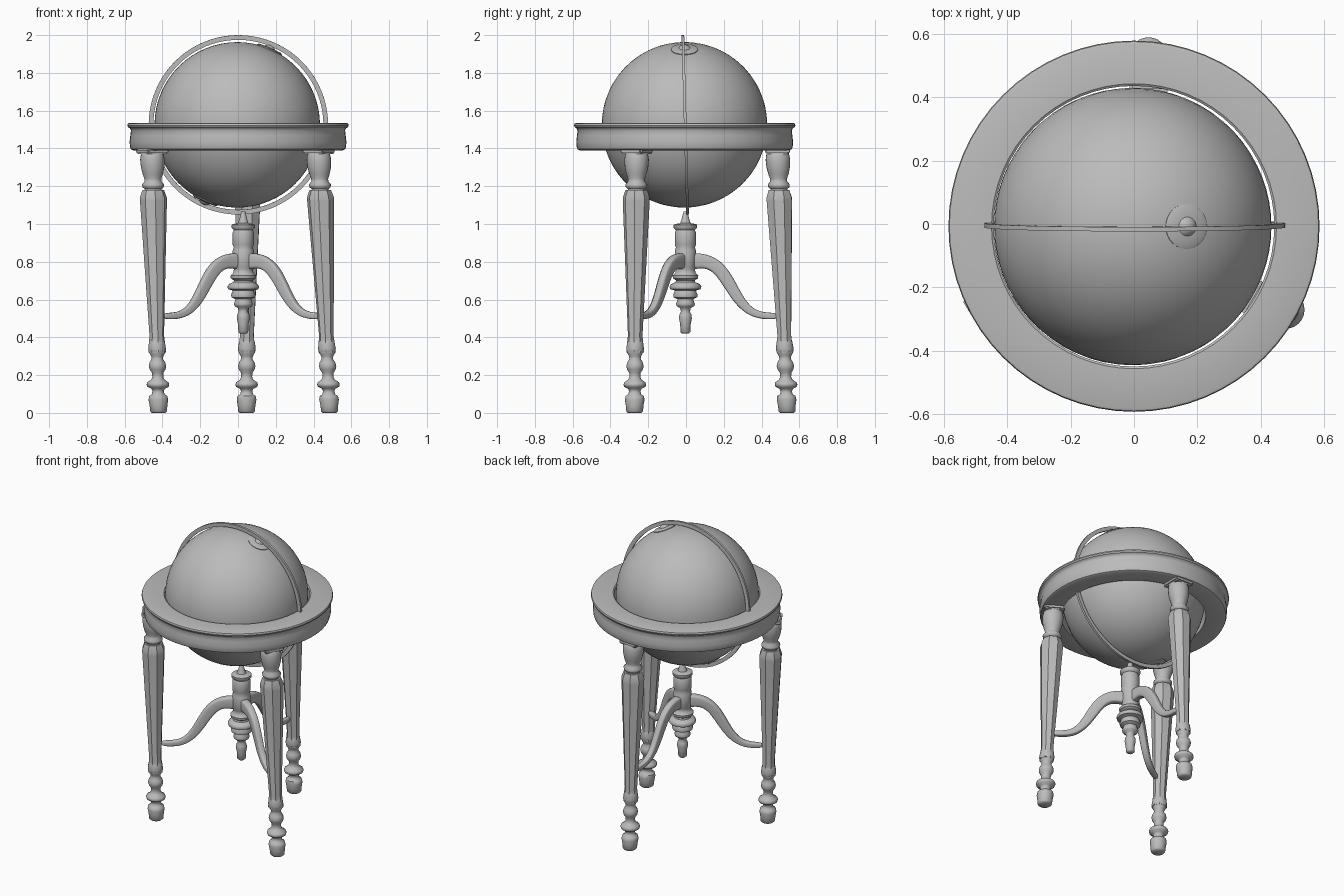
import bpy, bmesh, math
from mathutils import Matrix, Vector

if "Cube" in bpy.data.objects:
    bpy.data.objects.remove(bpy.data.objects["Cube"])

grey = bpy.data.materials.new("plain grey")
grey.use_nodes = True
colour = (0.5, 0.5, 0.5, 1)
grey.diffuse_color = colour
grey.node_tree.nodes["Principled BSDF"].inputs["Base Color"].default_value = colour


def finish(name, bm, matrix=Matrix(), angle=35):
    """Turn a bmesh into a shaded, coloured object."""
    bm.transform(matrix)
    bmesh.ops.recalc_face_normals(bm, faces=bm.faces)
    mesh = bpy.data.meshes.new(name)
    bm.to_mesh(mesh)
    bm.free()
    mesh.materials.append(grey)
    ob = bpy.data.objects.new(name, mesh)
    bpy.context.collection.objects.link(ob)
    bpy.ops.object.select_all(action='DESELECT')
    ob.select_set(True)
    bpy.context.view_layer.objects.active = ob
    bpy.ops.object.shade_smooth_by_angle(angle=math.radians(angle))
    return ob


def lathe(profile, steps, closed=False, turn=0.0):
    """Revolve (radius, height) points about z; open profiles get end caps."""
    bm = bmesh.new()
    rings = []
    for r, z in profile:
        rings.append([bm.verts.new((r * math.cos(turn + math.tau * i / steps),
                                    r * math.sin(turn + math.tau * i / steps), z))
                      for i in range(steps)])
    pairs = list(zip(rings, rings[1:]))
    if closed:
        pairs.append((rings[-1], rings[0]))
    else:
        bm.faces.new(rings[0])
        bm.faces.new(rings[-1])
    for a, b in pairs:
        for i in range(steps):
            j = (i + 1) % steps
            bm.faces.new((a[i], a[j], b[j], b[i]))
    return bm


# Globe with a small dished disc at each tilted pole
centre = Vector((-0.004, -0.008, 1.525))
tilt = Matrix.Translation(centre) @ Matrix.Rotation(math.radians(23), 4, 'Y')
bm = bmesh.new()
bmesh.ops.create_uvsphere(bm, u_segments=64, v_segments=32, radius=0.438)
finish("globe", bm, tilt)
disc = [(0.07, 0.428), (0.071, 0.436), (0.06, 0.441), (0.03, 0.443),
        (0.022, 0.452), (0.008, 0.458)]
for name, flip in (("upper_pole_disc", 0), ("lower_pole_disc", math.pi)):
    finish(name, lathe(disc, 32), tilt @ Matrix.Rotation(flip, 4, 'X'))

# Upright meridian hoop, leaning slightly
hoop = [(0.45, -0.007), (0.475, -0.007), (0.475, 0.007), (0.45, 0.007)]
finish("meridian_hoop", lathe(hoop, 80, closed=True),
       Matrix.Translation((0.002, -0.004, 1.525)) @ Matrix.Rotation(math.radians(91.5), 4, 'X'))

# Horizon ring with moulded outer edge
ring = [(0.443, 1.395), (0.555, 1.39), (0.567, 1.396), (0.572, 1.41), (0.574, 1.435),
        (0.570, 1.47), (0.567, 1.495), (0.573, 1.507), (0.583, 1.513), (0.586, 1.522),
        (0.583, 1.532), (0.575, 1.535), (0.45, 1.535), (0.443, 1.53)]
finish("horizon_ring", lathe(ring, 64, closed=True), Matrix.Translation((0, -0.007, 0)))

# Turned legs: round foot, eight-sided taper, round head, square block
foot = [(0.036, 0.0), (0.044, 0.008), (0.047, 0.04), (0.052, 0.07), (0.048, 0.09),
        (0.034, 0.098), (0.030, 0.115), (0.036, 0.128), (0.056, 0.138), (0.060, 0.15),
        (0.056, 0.162), (0.036, 0.175), (0.029, 0.19), (0.030, 0.212), (0.042, 0.23),
        (0.046, 0.248), (0.041, 0.268), (0.030, 0.285), (0.032, 0.30), (0.044, 0.322),
        (0.047, 0.34), (0.042, 0.375), (0.036, 0.39)]
shaft = [(0.047, 0.32), (0.043, 0.37), (0.039, 0.41), (0.072, 1.12), (0.072, 1.14),
         (0.058, 1.18)]
head = [(0.052, 1.15), (0.044, 1.185), (0.056, 1.195), (0.058, 1.21), (0.045, 1.225),
        (0.045, 1.24), (0.054, 1.265), (0.062, 1.30), (0.065, 1.34), (0.060, 1.37),
        (0.054, 1.38)]
legs = {"left": ((0.485, -0.272), (0.43, -0.262)),
        "right": ((-0.42, -0.272), (-0.452, -0.262)),
        "back": ((0.045, 0.535), (0.052, 0.488))}
hub = Vector((0.028, -0.003))

for side, (low, high) in legs.items():
    # Lean the leg by shearing it from its foot to its top
    lean = Matrix.Translation((*low, 0))
    lean[0][2] = (high[0] - low[0]) / 1.3
    lean[1][2] = (high[1] - low[1]) / 1.3
    out = Vector(low) - hub
    heading = math.atan2(out.y, out.x)
    finish(side + "_leg_foot", lathe(foot, 24), lean, 50)
    finish(side + "_leg_shaft", lathe(shaft, 8, turn=heading + math.pi / 8), lean, 20)
    finish(side + "_leg_head", lathe(head, 24), lean, 50)
    bm = bmesh.new()
    bmesh.ops.create_cube(bm, size=1, matrix=Matrix.Translation((0, 0, 1.385))
                          @ Matrix.Rotation(heading, 4, 'Z') @ Matrix.Diagonal((0.13, 0.13, 0.03, 1)))
    bmesh.ops.bevel(bm, geom=bm.edges[:], offset=0.008, segments=2, affect='EDGES')
    finish(side + "_leg_block", bm, lean)

    # Curved bracket from hub to leg: (distance, height, half depth) stations
    stations = [(0.0, 0.80, 0.045), (0.06, 0.805, 0.042), (0.12, 0.802, 0.037),
                (0.18, 0.765, 0.036), (0.23, 0.69, 0.034), (0.28, 0.60, 0.029),
                (0.34, 0.535, 0.022), (0.41, 0.512, 0.018), (0.50, 0.513, 0.018)]
    bm = bmesh.new()
    loops = []
    for i, (r, z, h) in enumerate(stations):
        a, b = stations[max(i - 1, 0)], stations[min(i + 1, len(stations) - 1)]
        along = Vector((b[0] - a[0], 0, b[1] - a[1])).normalized()
        up = Vector((-along.z, 0, along.x))
        w = 0.028 - 0.012 * r / 0.5
        mid = Vector((r, 0, z))
        corners = [(-w, -h * 0.7), (-w * 0.7, -h), (w * 0.7, -h), (w, -h * 0.7),
                   (w, h * 0.7), (w * 0.7, h), (-w * 0.7, h), (-w, h * 0.7)]
        loops.append([bm.verts.new(mid + up * v + Vector((0, u, 0))) for u, v in corners])
    for a, b in zip(loops, loops[1:]):
        for i in range(8):
            j = (i + 1) % 8
            bm.faces.new((a[i], a[j], b[j], b[i]))
    bm.faces.new(loops[0])
    bm.faces.new(loops[-1])
    bracket = finish(side + "_bracket", bm,
                     Matrix.Translation((*hub, 0)) @ Matrix.Rotation(heading, 4, 'Z'), 60)
    smooth = bracket.modifiers.new("smooth", 'SUBSURF')
    smooth.levels = smooth.render_levels = 2

# Turned hub with hanging finial and a spike under the hoop
finial = [(0.018, 0.42), (0.026, 0.428), (0.028, 0.47), (0.034, 0.50), (0.032, 0.52),
          (0.024, 0.535), (0.028, 0.555), (0.046, 0.565), (0.050, 0.577), (0.044, 0.592),
          (0.042, 0.602), (0.062, 0.612), (0.065, 0.625), (0.058, 0.64), (0.056, 0.648),
          (0.080, 0.655), (0.084, 0.668), (0.076, 0.682), (0.052, 0.692), (0.050, 0.702),
          (0.066, 0.712), (0.068, 0.727), (0.054, 0.74), (0.050, 0.76), (0.056, 0.77),
          (0.056, 0.86), (0.050, 0.875), (0.056, 0.89), (0.056, 0.955), (0.050, 0.968),
          (0.062, 0.98), (0.062, 0.995), (0.054, 1.0), (0.028, 1.004), (0.022, 1.02),
          (0.010, 1.065)]
finish("hub_finial", lathe(finial, 32), Matrix.Translation((*hub, 0)), 50)
